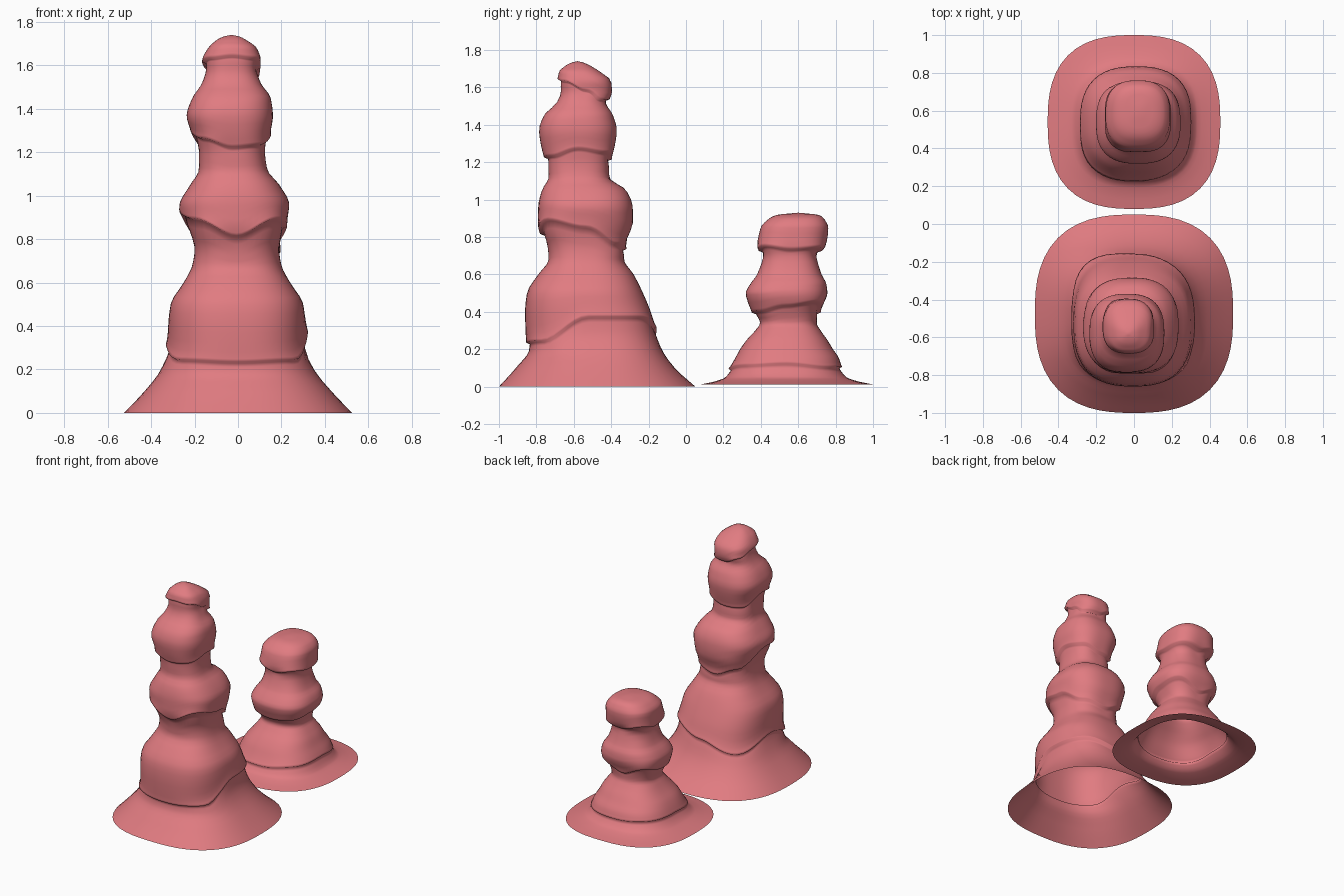
import bpy, bmesh, math

if "Cube" in bpy.data.objects:
    bpy.data.objects.remove(bpy.data.objects["Cube"])

SEGMENTS = 56


def smooth_sample(rows, z):
    """Cubic interpolation of x/y extents at height z."""
    z = max(rows[0][0], min(rows[-1][0], z))
    i = 0
    while i < len(rows) - 2 and z > rows[i + 1][0]:
        i += 1
    a, b = rows[i], rows[i + 1]
    p, n = rows[max(i - 1, 0)], rows[min(i + 2, len(rows) - 1)]
    h = b[0] - a[0]
    t = (z - a[0]) / h
    out = []
    for k in range(1, 5):
        s = (b[k] - a[k]) / h
        sp = (a[k] - p[k]) / (a[0] - p[0]) if i > 0 else s
        sn = (n[k] - b[k]) / (n[0] - b[0]) if i < len(rows) - 2 else s
        # harmonic tangents avoid overshoot
        m0 = 2 * s * sp / (s + sp) if s * sp > 0 else 0
        m1 = 2 * s * sn / (s + sn) if s * sn > 0 else 0
        out.append((2*t**3 - 3*t*t + 1) * a[k] + (t**3 - 2*t*t + t) * h * m0
                   + (3*t*t - 2*t**3) * b[k] + (t**3 - t*t) * h * m1)
    return out


def around(values, angle):
    """Smooth cyclic interpolation of eight heights, starting at +x."""
    f = (angle / math.tau * 8) % 8
    i = int(f)
    t = (1 - math.cos(math.pi * (f - i))) / 2
    return values[i % 8] * (1 - t) + values[(i + 1) % 8] * t


def stalagmite(name, rows, lips, width, step, material):
    base, top = rows[0][0], rows[-1][0]
    levels = {r[0] for r in rows}
    for a, b in zip(rows, rows[1:]):
        levels |= {a[0] + (b[0] - a[0]) * f for f in (1/3, 2/3)}
    means = [sum(l) / 8 for l in lips]
    for m in means:
        levels = {z for z in levels if not m - 0.018 < z < m + 0.012}
        levels |= {m - 0.014, m - 0.004, m + 0.008}
    bm = bmesh.new()
    rings = []
    for z in sorted(levels):
        if z >= top:
            continue
        bump = 0
        for m in means:
            if z > m - 0.006:
                bump += step * math.exp(-(z - m) / 0.04)
            else:
                bump -= step * math.exp((z - m) / 0.03)
        bump *= min(1, (z - base) / 0.06, (top - z) / 0.08)
        ring = []
        for j in range(SEGMENTS):
            a = math.tau * j / SEGMENTS
            dz = sum((around(l, a) - m) * math.exp(-((z - m) / width) ** 2)
                     for l, m in zip(lips, means))
            zz = z + dz * max(0, min(1, (z - base) / 0.08, (top - z) / 0.08))
            x0, x1, y0, y1 = smooth_sample(rows, zz)
            c, s = math.cos(a), math.sin(a)
            k = (abs(c) ** 2.6 + abs(s) ** 2.6) ** (-1 / 2.6)
            ring.append(bm.verts.new(((x0 + x1) / 2 + ((x1 - x0) / 2 + bump) * k * c,
                                      (y0 + y1) / 2 + ((y1 - y0) / 2 + bump) * k * s, zz)))
        rings.append(ring)
    for lo, hi in zip(rings, rings[1:]):
        for j in range(SEGMENTS):
            n = (j + 1) % SEGMENTS
            bm.faces.new((lo[j], lo[n], hi[n], hi[j]))
    # closed tip, open hollow foot
    r = rows[-1]
    tip = bm.verts.new(((r[1] + r[2]) / 2, (r[3] + r[4]) / 2, top))
    for j in range(SEGMENTS):
        bm.faces.new((rings[-1][j], rings[-1][(j + 1) % SEGMENTS], tip))
    for f in bm.faces:
        f.smooth = True
    mesh = bpy.data.meshes.new(name)
    bm.to_mesh(mesh)
    bm.free()
    mesh.materials.append(material)
    bpy.context.collection.objects.link(bpy.data.objects.new(name, mesh))


rock = bpy.data.materials.new("pink_rock")
rock.diffuse_color = (0.75, 0.2, 0.22, 1)
rock.use_nodes = True
rock.node_tree.nodes["Principled BSDF"].inputs["Base Color"].default_value = rock.diffuse_color

# tall stalagmite: z, x min, x max, y min, y max
tall = [
    (0, -.525, .525, -1, .05), (.1, -.43, .43, -.91, -.06),
    (.2, -.355, .35, -.84, -.13), (.3, -.32, .31, -.855, -.165),
    (.4, -.32, .31, -.86, -.19), (.5, -.31, .30, -.85, -.23),
    (.6, -.25, .24, -.79, -.28), (.68, -.21, .2, -.735, -.33),
    (.75, -.2, .19, -.74, -.33), (.88, -.24, .22, -.79, -.285),
    (.96, -.265, .235, -.79, -.285), (1.05, -.22, .19, -.77, -.32),
    (1.12, -.18, .135, -.735, -.41), (1.2, -.18, .125, -.74, -.41),
    (1.28, -.2, .14, -.77, -.385), (1.37, -.235, .16, -.785, -.37),
    (1.45, -.21, .15, -.76, -.39), (1.52, -.165, .105, -.69, -.425),
    (1.58, -.15, .09, -.67, -.4), (1.63, -.155, .1, -.675, -.4),
    (1.68, -.135, .085, -.675, -.455), (1.715, -.1, .04, -.645, -.51),
    (1.733, -.065, .005, -.61, -.55), (1.74, -.03, -.03, -.58, -.58)]
stalagmite("tall_stalagmite", tall, [
    (.38, .38, .32, .25, .32, .25, .24, .25),
    (.86, .77, .74, .80, .93, .90, .82, .90),
    (1.28, 1.26, 1.22, 1.22, 1.30, 1.27, 1.23, 1.24),
    (1.59, 1.54, 1.54, 1.58, 1.62, 1.64, 1.65, 1.64)], .13, .011, rock)

# short stalagmite
short = [
    (.012, -.457, .457, .08, 1), (.028, -.385, .39, .155, .92),
    (.05, -.32, .33, .21, .86), (.1, -.28, .3, .24, .825),
    (.15, -.265, .285, .265, .815), (.2, -.24, .26, .29, .785),
    (.25, -.2, .235, .325, .755), (.3, -.165, .2, .37, .72),
    (.34, -.145, .175, .395, .7), (.4, -.165, .195, .36, .71),
    (.5, -.2, .245, .32, .755), (.55, -.18, .23, .345, .75),
    (.6, -.145, .195, .38, .725), (.7, -.12, .17, .41, .7),
    (.76, -.15, .19, .385, .745), (.85, -.15, .19, .4, .76),
    (.895, -.115, .165, .44, .74), (.918, -.07, .12, .485, .71),
    (.93, .03, .03, .6, .6)]
stalagmite("short_stalagmite", short, [
    (.13, .11, .11, .12, .12, .10, .10, .12),
    (.44, .46, .40, .46, .42, .42, .40, .41),
    (.74, .75, .73, .77, .73, .77, .73, .76)], .09, .01, rock)
